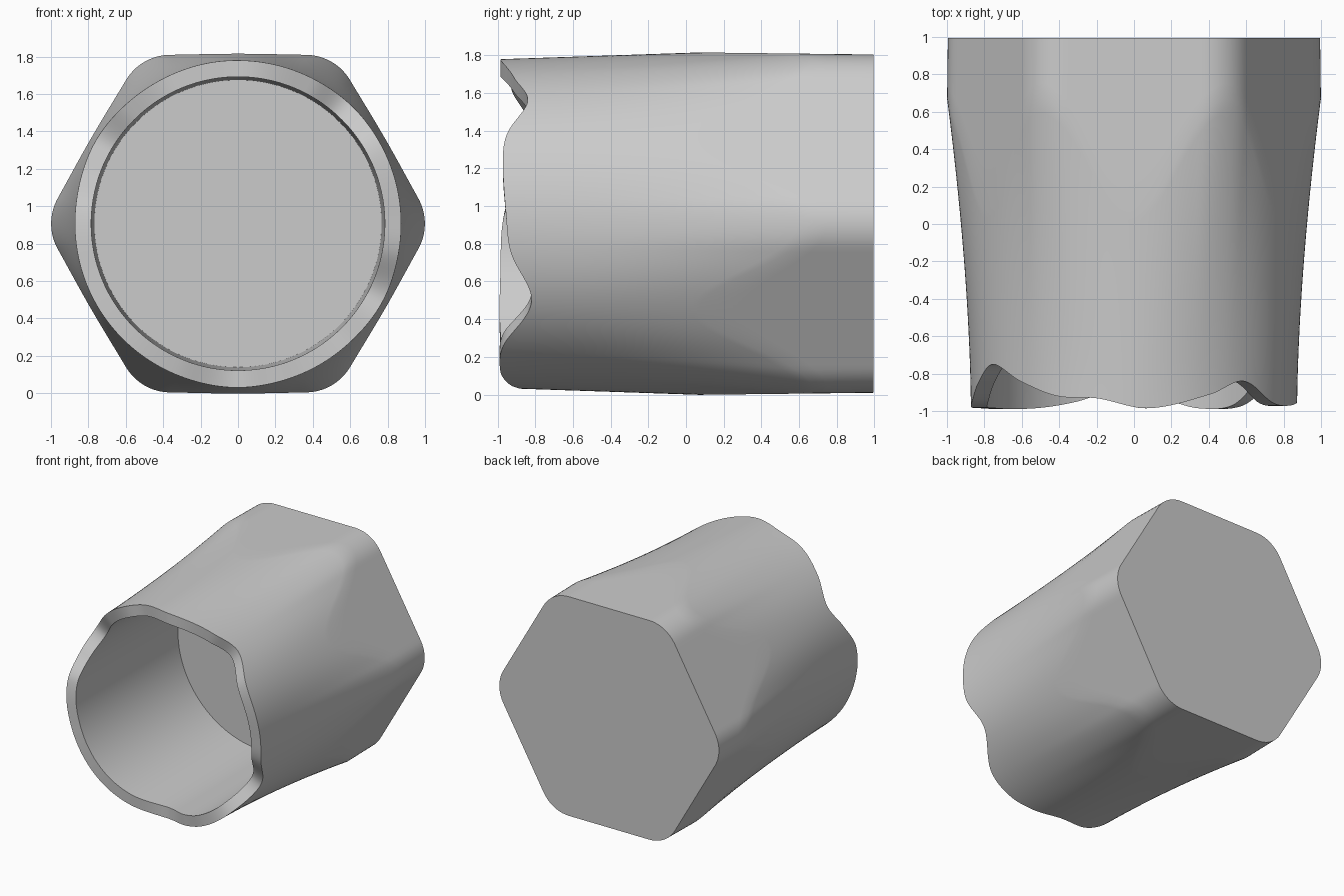
import bpy, bmesh, math
from math import radians, cos, sin, tan, sqrt, pi

if "Cube" in bpy.data.objects:
    bpy.data.objects.remove(bpy.data.objects["Cube"])

N = 240                      # segments round the axis
ZC = 0.907                   # axis height
APO, FIL = 0.908, 0.27       # hexagon apothem and corner fillet
BORE, FLOOR_R, FLOOR_Y = 0.785, 0.768, 0.32

# wavy rim: (angle from +x toward +z, y)
RIM = [(3, -.955), (23, -.972), (33, -.95), (48, -.84), (62, -.91), (85, -.985),
       (103, -.932), (118, -.92), (134, -.84), (149, -.75), (162, -.85), (175, -.96),
       (200, -.985), (228, -.985), (247, -.95), (268, -.87), (283, -.94), (296, -.985),
       (312, -.97), (332, -.82), (350, -.93)]


def rim_y(deg):
    """Smooth periodic Hermite curve through the rim points."""
    n = len(RIM)
    pt = lambda i: (RIM[i % n][0] + 360 * (i // n), RIM[i % n][1])
    if deg < RIM[0][0]:
        deg += 360
    i = max(k for k in range(n) if RIM[k][0] <= deg)
    (a0, y0), (a1, y1), (a2, y2), (a3, y3) = (pt(i + k) for k in (-1, 0, 1, 2))
    w = a2 - a1
    t = (deg - a1) / w
    m1, m2 = (y2 - y0) / (a2 - a0) * w, (y3 - y1) / (a3 - a1) * w
    return ((2*t**3 - 3*t*t + 1) * y1 + (t**3 - 2*t*t + t) * m1
            + (3*t*t - 2*t**3) * y2 + (t**3 - t*t) * m2)


def hex_r(deg):
    """Radius of the rounded hexagon (flats face up and down)."""
    phi = radians(abs((deg % 60) - 30))
    if APO * tan(phi) <= (APO - FIL) * tan(pi / 6):
        return APO / cos(phi)
    d, e = (APO - FIL) / cos(pi / 6), pi / 6 - phi
    return d * cos(e) + sqrt(FIL**2 - (d * sin(e))**2)


def column(deg):
    """Radius and y of every point along one lengthwise line, back to floor."""
    corner = (1 + cos(radians(6 * deg))) / 2       # 1 at hex corners, 0 at flats
    yb = 0.07 + 0.6 * corner                       # where the cone meets the hexagon
    draft = lambda y: 1 - 0.013 * (y - 0.1)
    h, ry = hex_r(deg), rim_y(deg)
    pts = [(h * draft(y), y) for y in (yb + (0.995 - yb) * k / 4 for k in range(4, 0, -1))]
    hb, p = h * draft(yb), 1 + 0.7 * corner
    for k in range(20, -1, -1):
        y = ry + (yb - ry) * k / 20
        pts.append((0.872 + (hb - 0.872) * max(0, (y + 1) / (yb + 1))**p, y))
    pts.append((BORE, ry))
    pts += [(BORE + (FLOOR_R - BORE) * k / 6, ry + (FLOOR_Y - ry) * k / 6) for k in range(1, 7)]
    return pts


# socket cup: hexagonal back, tapered round front, wavy rim, round bore
bm = bmesh.new()
cols = []
for i in range(N):
    deg = 360 * i / N
    c, s = cos(radians(deg)), sin(radians(deg))
    cols.append([bm.verts.new((r * c, y, ZC + r * s)) for r, y in column(deg)])
for i in range(N):
    a, b = cols[i], cols[(i + 1) % N]
    for j in range(len(a) - 1):
        bm.faces.new((a[j], a[j + 1], b[j + 1], b[j]))
bm.faces.new([c[0] for c in cols])       # back face
bm.faces.new([c[-1] for c in cols])      # bore floor
bmesh.ops.recalc_face_normals(bm, faces=bm.faces)
mesh = bpy.data.meshes.new("hex_cup")
bm.to_mesh(mesh)
bm.free()
cup = bpy.data.objects.new("hex_cup", mesh)
bpy.context.collection.objects.link(cup)
bpy.context.view_layer.objects.active = cup
cup.select_set(True)
bpy.ops.object.shade_smooth_by_angle(angle=radians(30))
